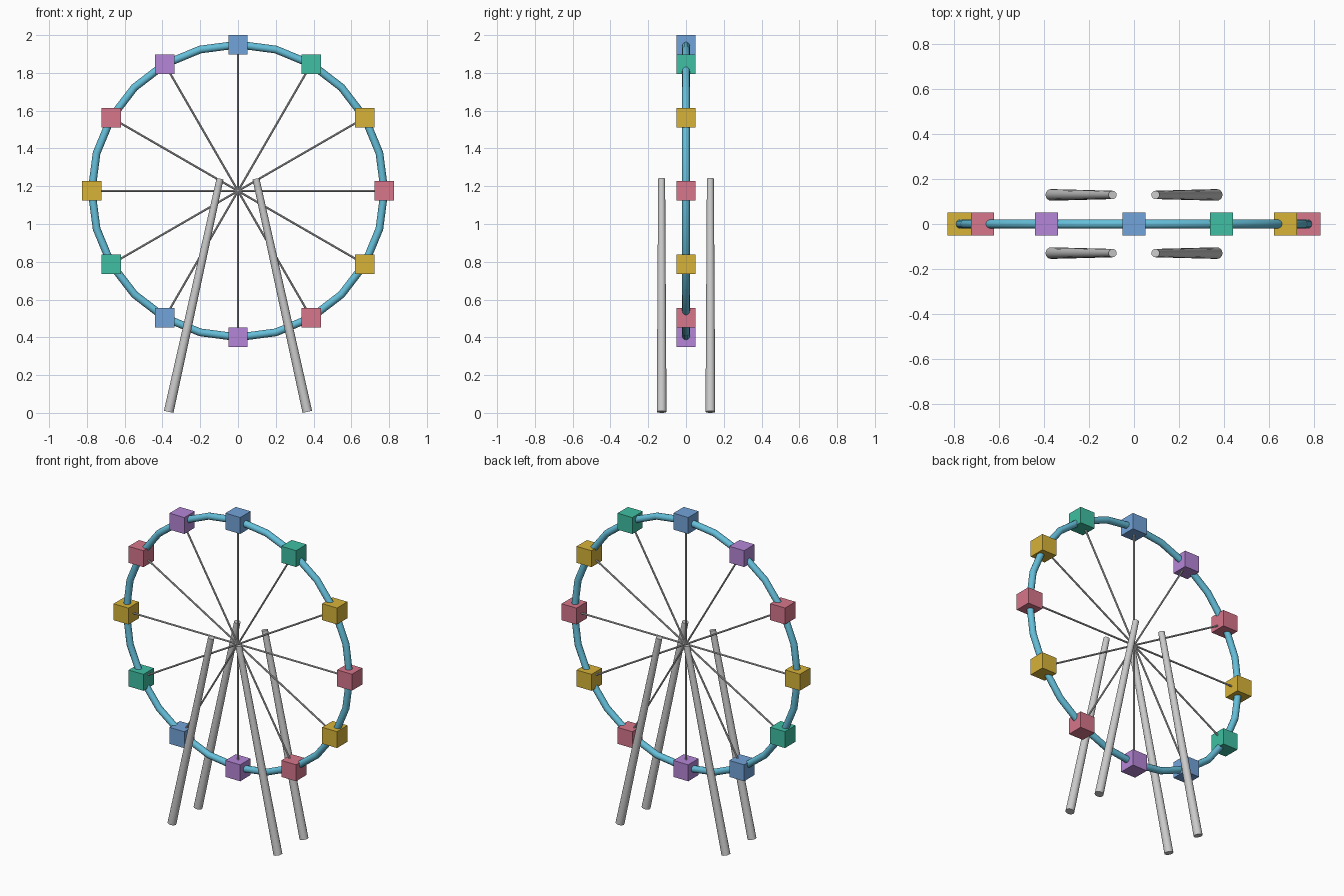
import bpy, math
from mathutils import Vector

if "Cube" in bpy.data.objects:
    bpy.data.objects.remove(bpy.data.objects["Cube"])

HUB = Vector((0, 0, 1.175))
R = 0.775
CABINS = 12


def material(name, rgb):
    m = bpy.data.materials.new(name)
    m.diffuse_color = (*rgb, 1)
    m.use_nodes = True
    m.node_tree.nodes["Principled BSDF"].inputs["Base Color"].default_value = m.diffuse_color
    return m


def smooth(ob):
    bpy.ops.object.shade_smooth_by_angle(angle=math.radians(40))
    return ob


def rod(name, a, b, r1, r2, sides):
    """Tapered round bar from a to b."""
    a, b = Vector(a), Vector(b)
    d = b - a
    bpy.ops.mesh.primitive_cone_add(vertices=sides, radius1=r1, radius2=r2, depth=d.length,
                                    location=(a + b) / 2,
                                    rotation=d.to_track_quat('Z', 'Y').to_euler())
    ob = bpy.context.object
    ob.name = name
    return smooth(ob)


# Wheel rim
bpy.ops.mesh.primitive_torus_add(major_radius=R, minor_radius=0.0205, major_segments=24,
                                 minor_segments=12, location=HUB,
                                 rotation=(math.pi / 2, 0, 0))
rim = bpy.context.object
rim.name = "rim"
smooth(rim)
rim.data.materials.append(material("rim_blue", (0.13, 0.52, 0.70)))

# Spokes and cabins, colours repeating in a cycle of five
colours = [material("cabin_red", (0.68, 0.18, 0.26)),
           material("cabin_yellow", (0.68, 0.45, 0.04)),
           material("cabin_green", (0.05, 0.52, 0.36)),
           material("cabin_blue", (0.17, 0.37, 0.70)),
           material("cabin_purple", (0.46, 0.24, 0.68))]
for i in range(CABINS):
    t = math.tau * i / CABINS
    p = HUB + R * Vector((math.cos(t), 0, math.sin(t)))
    rod(f"spoke_{i + 1}", HUB, p, 0.0055, 0.0055, 8)
    bpy.ops.mesh.primitive_cube_add(size=0.103, location=p)
    cabin = bpy.context.object
    cabin.name = f"cabin_{i + 1}"
    cabin.data.materials.append(colours[i % 5])

# Four leaning, tapered support legs
for y, depth in ((-0.129, "front"), (0.129, "back")):
    for s, side in ((-1, "left"), (1, "right")):
        rod(f"{depth}_{side}_leg", (s * 0.367, y, 0.0055), (s * 0.095, y, 1.24),
            0.0258, 0.0185, 16)
